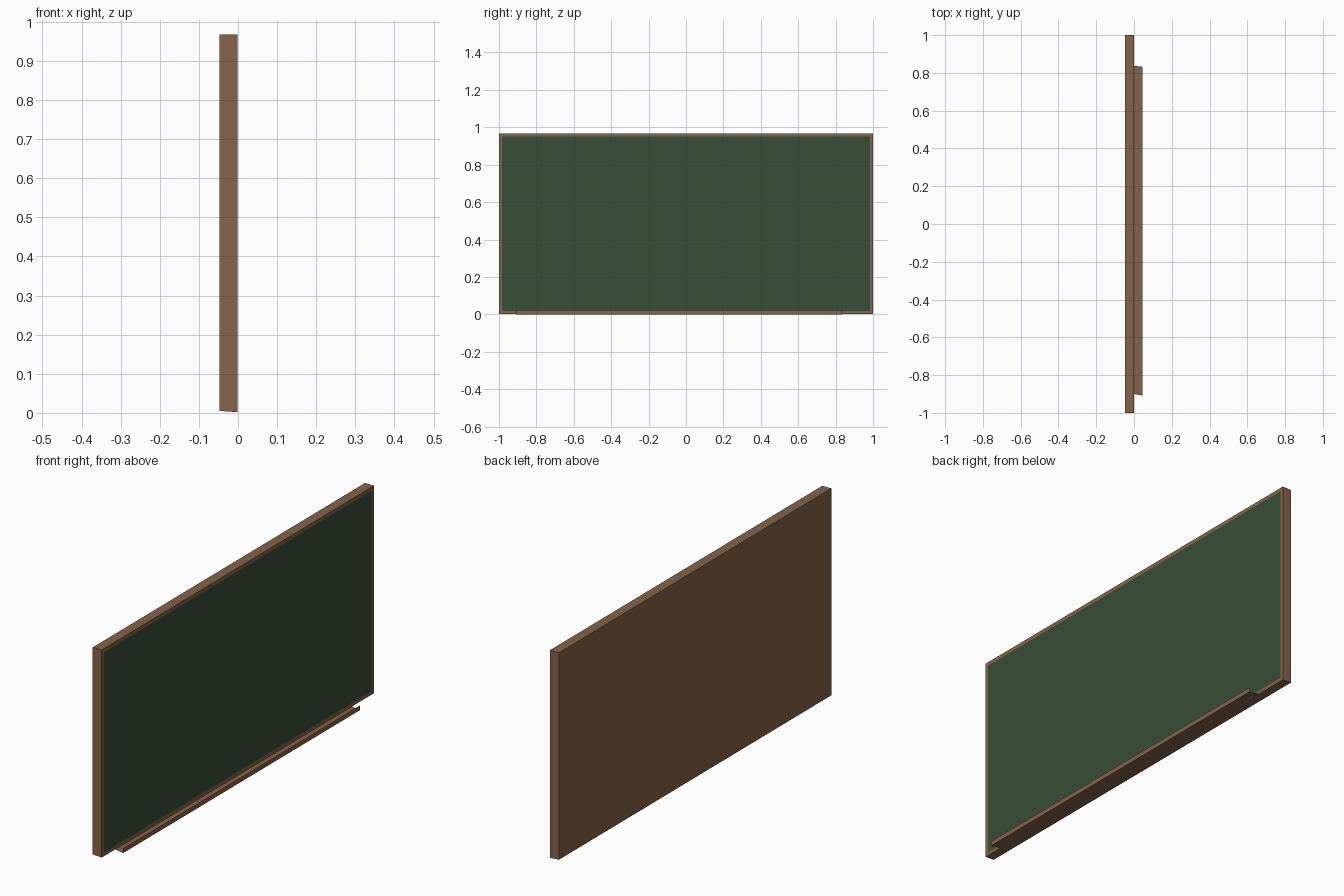
import bpy, bmesh

if "Cube" in bpy.data.objects:
    bpy.data.objects.remove(bpy.data.objects["Cube"])


def material(name, rgb):
    m = bpy.data.materials.new(name)
    m.diffuse_color = (*rgb, 1)
    m.use_nodes = True
    m.node_tree.nodes["Principled BSDF"].inputs["Base Color"].default_value = m.diffuse_color
    return m


WOOD = material("brown_wood", (0.235, 0.127, 0.069))
GREEN = material("board_green", (0.039, 0.074, 0.040))


def add_object(name, bm, mats):
    me = bpy.data.meshes.new(name)
    bm.to_mesh(me)
    bm.free()
    for m in mats:
        me.materials.append(m)
    ob = bpy.data.objects.new(name, me)
    bpy.context.collection.objects.link(ob)
    return ob


def sweep(bm, profile, closed):
    """Sweep an (x, z, y_min, y_max) profile along y."""
    a = [bm.verts.new((x, y0, z)) for x, z, y0, y1 in profile]
    b = [bm.verts.new((x, y1, z)) for x, z, y0, y1 in profile]
    n = len(profile)
    for i in range(n if closed else n - 1):
        j = (i + 1) % n
        bm.faces.new((a[i], a[j], b[j], b[i]))
    if closed:
        bm.faces.new(a)
        bm.faces.new(b)
        bmesh.ops.recalc_face_normals(bm, faces=bm.faces[:])


# Board slab with slightly sloped underside; writing surface is an inset face
bm = bmesh.new()
sweep(bm, [(-0.047, 0.005, -1, 1), (-0.001, 0.002, -1, 1),
           (-0.001, 0.967, -1, 1), (-0.047, 0.967, -1, 1)], True)
front = max(bm.faces, key=lambda f: f.normal.x)
bmesh.ops.inset_region(bm, faces=[front], thickness=0.024)
front.material_index = 1
add_object("framed_board", bm, [WOOD, GREEN])

# Chalk tray: open thin sheet with an upturned lip
bm = bmesh.new()
sweep(bm, [(-0.001, 0.002, -0.900, 0.838), (0.045, 0.0, -0.908, 0.832),
           (0.045, 0.022, -0.908, 0.832)], False)
add_object("chalk_tray", bm, [WOOD])
